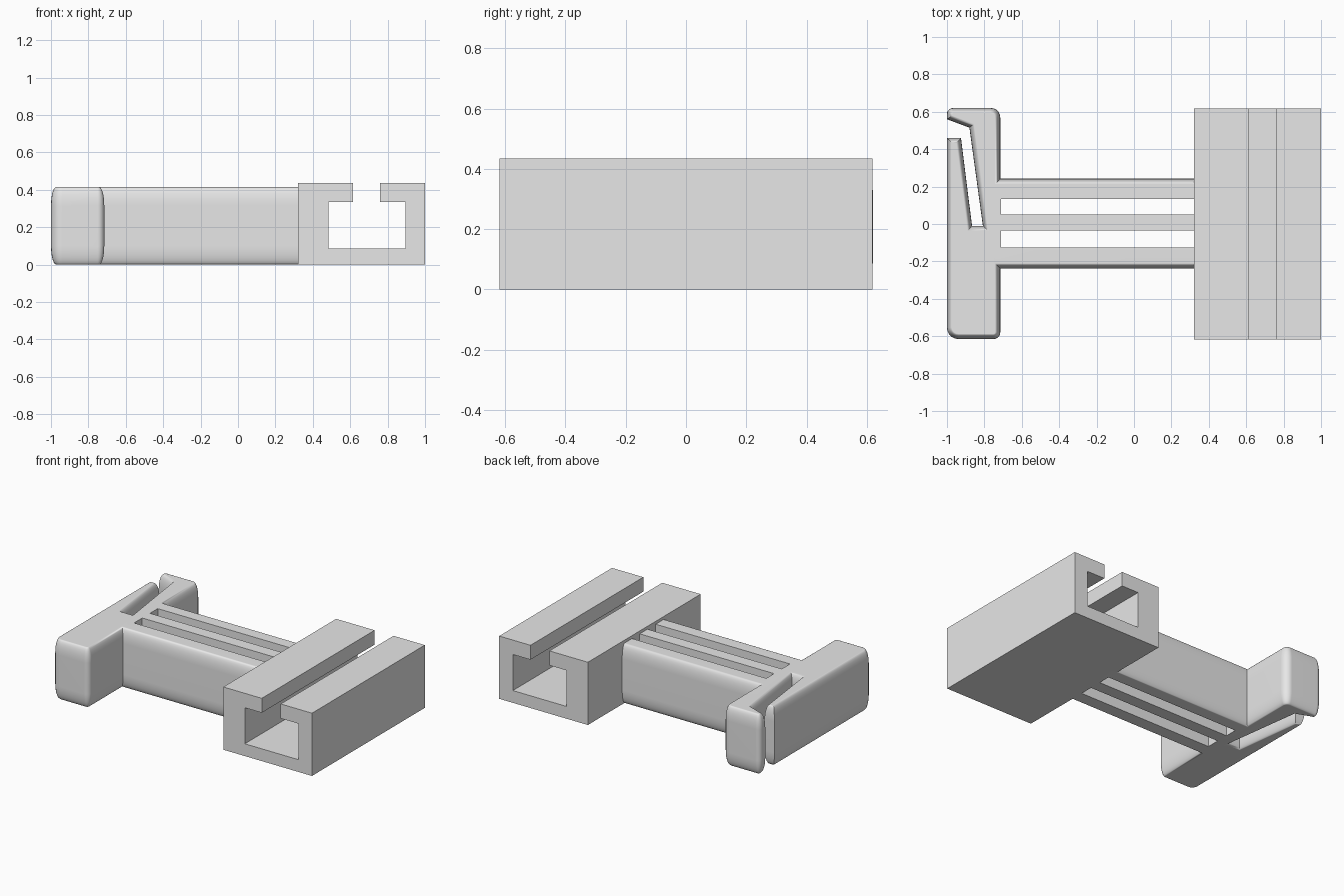
import bpy
import bmesh
from math import sin, cos, pi, radians
from mathutils import Vector

default = bpy.data.objects.get("Cube")
if default:
    bpy.data.objects.remove(default, do_unlink=True)

grey = bpy.data.materials.new("light grey")
grey.use_nodes = True
grey.diffuse_color = (0.8, 0.8, 0.8, 1)
grey.node_tree.nodes["Principled BSDF"].inputs["Base Color"].default_value = (0.8, 0.8, 0.8, 1)


def loft(name, rings):
    """Skin a stack of matching closed outlines and cap both ends."""
    bm = bmesh.new()
    rows = [[bm.verts.new(p) for p in ring] for ring in rings]
    n = len(rows[0])
    for low, high in zip(rows, rows[1:]):
        for i in range(n):
            j = (i + 1) % n
            bm.faces.new((low[i], low[j], high[j], high[i]))
    bm.faces.new(rows[0][::-1])
    bm.faces.new(rows[-1])
    bmesh.ops.recalc_face_normals(bm, faces=bm.faces)
    mesh = bpy.data.meshes.new(name)
    bm.to_mesh(mesh)
    bm.free()
    mesh.materials.append(grey)
    obj = bpy.data.objects.new(name, mesh)
    bpy.context.collection.objects.link(obj)
    return obj


def round_corners(corners, steps=5):
    """Replace each (x, y, radius) corner with a tangent arc."""
    out = []
    for i, (x, y, r) in enumerate(corners):
        p = Vector((x, y))
        if r == 0:
            out.append(p)
            continue
        u = (Vector(corners[i - 1][:2]) - p).normalized()
        v = (Vector(corners[(i + 1) % len(corners)][:2]) - p).normalized()
        for k in range(steps + 1):
            t = k / steps * pi / 2
            out.append(p + u * r * (1 - sin(t)) + v * r * (1 - cos(t)))
    return out


def inset(points, d):
    """Move a counterclockwise outline inwards by d with mitred joints."""
    out = []
    for i, p in enumerate(points):
        a = (p - points[i - 1]).normalized()
        b = (points[(i + 1) % len(points)] - p).normalized()
        na, nb = Vector((-a.y, a.x)), Vector((-b.y, b.x))
        out.append(p + (na + nb) * d / (1 + na.dot(nb)))
    return out


# Slotted rail: C profile run along y
half = [(0.615, 0.435), (0.32, 0.435), (0.32, 0), (1, 0), (1, 0.435), (0.76, 0.435),
        (0.76, 0.335), (0.895, 0.335), (0.895, 0.085), (0.485, 0.085),
        (0.485, 0.335), (0.615, 0.335)]
loft("slotted_rail", [[(x, y, z) for x, z in half] for y in (-0.618, 0.618)])

# Crossbar with end plate and spring clip: one outline with softened rims
outline = round_corners([
    (-1, -0.615, 0.06), (-0.715, -0.615, 0.035), (-0.715, -0.238, 0), (0.38, -0.238, 0),
    (0.38, 0.242, 0), (-0.715, 0.242, 0), (-0.715, 0.62, 0.05), (-1, 0.62, 0.032),
    (-1, 0.56, 0), (-0.88, 0.515, 0), (-0.808, -0.01, 0), (-0.866, -0.01, 0),
    (-0.925, 0.46, 0), (-1, 0.46, 0)])
HEIGHT, RIM, DEPTH, STEPS = 0.415, 0.028, 0.1, 7
levels = []
for k in range(STEPS + 1):
    t = pi / 2 * (1 - k / STEPS)
    levels.append((DEPTH * (1 - sin(t)), RIM * (1 - cos(t))))
levels = [(z, d) for z, d in levels]
levels += [(HEIGHT - z, d) for z, d in reversed(levels)]
body = loft("crossbar_and_clip",
            [[(p.x, p.y, z) for p in inset(outline, d)] for z, d in levels])

# Two long slots through the crossbar
for y0, y1 in ((-0.125, -0.035), (0.05, 0.135)):
    plan = [(-0.71, y0), (0.325, y0), (0.325, y1), (-0.71, y1)]
    cutter = loft("slot_cutter", [[(x, y, z) for x, y in plan] for z in (-0.1, 0.6)])
    cutter.hide_render = True
    cut = body.modifiers.new("slot", "BOOLEAN")
    cut.operation = "DIFFERENCE"
    cut.solver = "EXACT"
    cut.object = cutter
    bpy.context.view_layer.objects.active = body
    bpy.ops.object.modifier_apply(modifier=cut.name)
    bpy.data.objects.remove(cutter, do_unlink=True)

# Smooth rims, flat caps
bpy.ops.object.select_all(action="DESELECT")
body.select_set(True)
bpy.context.view_layer.objects.active = body
bpy.ops.object.shade_smooth_by_angle(angle=radians(35))
weighted = body.modifiers.new("flat_caps", "WEIGHTED_NORMAL")
weighted.keep_sharp = True
